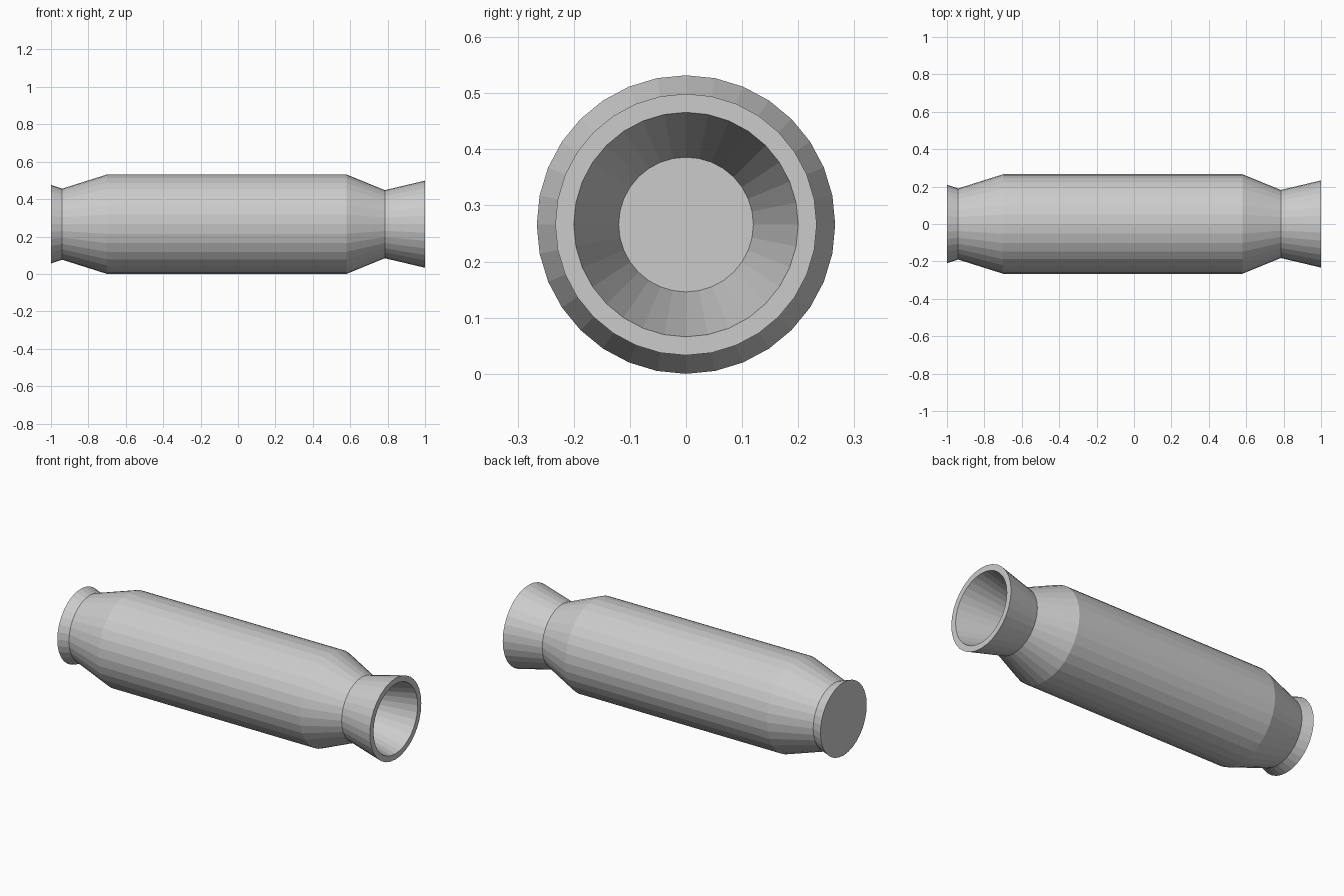
import bpy, bmesh
from math import sin, cos, tau

if "Cube" in bpy.data.objects:
    bpy.data.objects.remove(bpy.data.objects["Cube"], do_unlink=True)

SIDES = 32
AXIS_Z = 0.266

grey = bpy.data.materials.new("light_grey")
grey.use_nodes = True
grey.diffuse_color = (0.6, 0.6, 0.6, 1)
bsdf = next(n for n in grey.node_tree.nodes if n.type == "BSDF_PRINCIPLED")
bsdf.inputs["Base Color"].default_value = grey.diffuse_color


def lathe(name, profile):
    """Turn an (x, radius) profile about the long axis and cap both ends."""
    bm = bmesh.new()
    rings = []
    for x, r in profile:
        angles = [tau * i / SIDES for i in range(SIDES)]
        rings.append([bm.verts.new((x, r * cos(a), r * sin(a))) for a in angles])
    for a, b in zip(rings, rings[1:]):
        for i in range(SIDES):
            j = (i + 1) % SIDES
            bm.faces.new((a[i], a[j], b[j], b[i]))
    bm.faces.new(rings[0])
    bm.faces.new(rings[-1])
    bmesh.ops.recalc_face_normals(bm, faces=bm.faces)
    mesh = bpy.data.meshes.new(name)
    bm.to_mesh(mesh)
    bm.free()
    mesh.materials.append(grey)
    obj = bpy.data.objects.new(name, mesh)
    obj.location.z = AXIS_Z
    bpy.context.collection.objects.link(obj)
    return obj


# One closed shell: flared end cap, tapered body, flared nozzle, hollow bore
lathe("canister_body", [
    (-1.0, 0.21), (-0.94, 0.19),
    (-0.70, 0.266), (0.58, 0.266),
    (0.785, 0.182), (1.0, 0.233),
    (1.0, 0.2), (0.69, 0.12),
])
